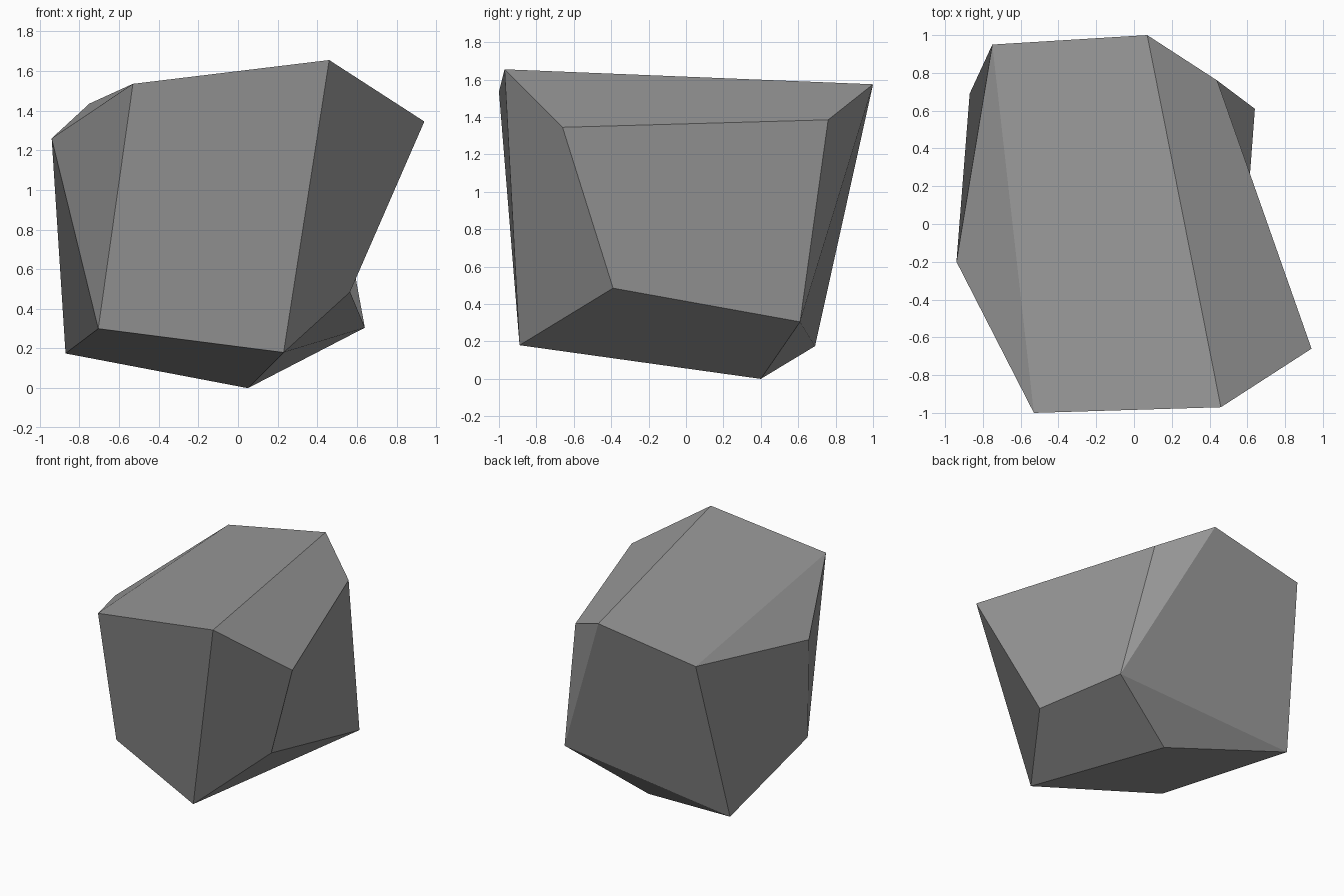
import bpy
import bmesh

default_cube = bpy.data.objects.get("Cube")
if default_cube:
    bpy.data.objects.remove(default_cube, do_unlink=True)


def make_material(name, color):
    material = bpy.data.materials.new(name)
    material.use_nodes = True
    material.diffuse_color = color
    shader = next(n for n in material.node_tree.nodes if n.type == "BSDF_PRINCIPLED")
    shader.inputs["Base Color"].default_value = color
    return material


def faceted_solid(name, corners, facets, material):
    """Flat-faced solid; each facet lists its corners counter-clockwise from outside."""
    bm = bmesh.new()
    verts = {key: bm.verts.new(position) for key, position in corners.items()}
    for facet in facets:
        bm.faces.new([verts[key] for key in facet])
    mesh = bpy.data.meshes.new(name)
    bm.to_mesh(mesh)
    bm.free()
    mesh.shade_flat()
    mesh.materials.append(material)
    solid = bpy.data.objects.new(name, mesh)
    bpy.context.collection.objects.link(solid)
    return solid


# Corners of the boulder
corners = {
    # upper rim
    "A": (-0.53, -1.0, 1.535),
    "B": (0.46, -0.97, 1.655),
    "C": (0.94, -0.66, 1.345),
    "D": (0.07, 1.0, 1.575),
    "E": (-0.75, 0.95, 1.435),
    "F": (-0.94, -0.2, 1.26),
    "G": (0.44, 0.76, 1.385),
    # lower rim
    "H": (0.64, 0.61, 0.305),
    "I": (-0.87, 0.69, 0.175),
    "J": (-0.705, -0.52, 0.3),
    "K": (0.23, -0.89, 0.18),
    "L": (0.05, 0.4, 0.0),
    "M": (0.565, -0.39, 0.485),
}

# Broad cut planes, grouped by the side they face
top = ["ABDE", "DBCG", "AEF"]
front = ["AJKB", "CBKM", "AFJ"]
sides = ["GCMH", "FEIJ"]
back = ["DHIE", "DGH"]
underside = ["LKJI", "KLHM", "HLI"]

stone = make_material("stone grey", (0.32, 0.32, 0.32, 1.0))
faceted_solid("boulder", corners, top + front + sides + back + underside, stone)
